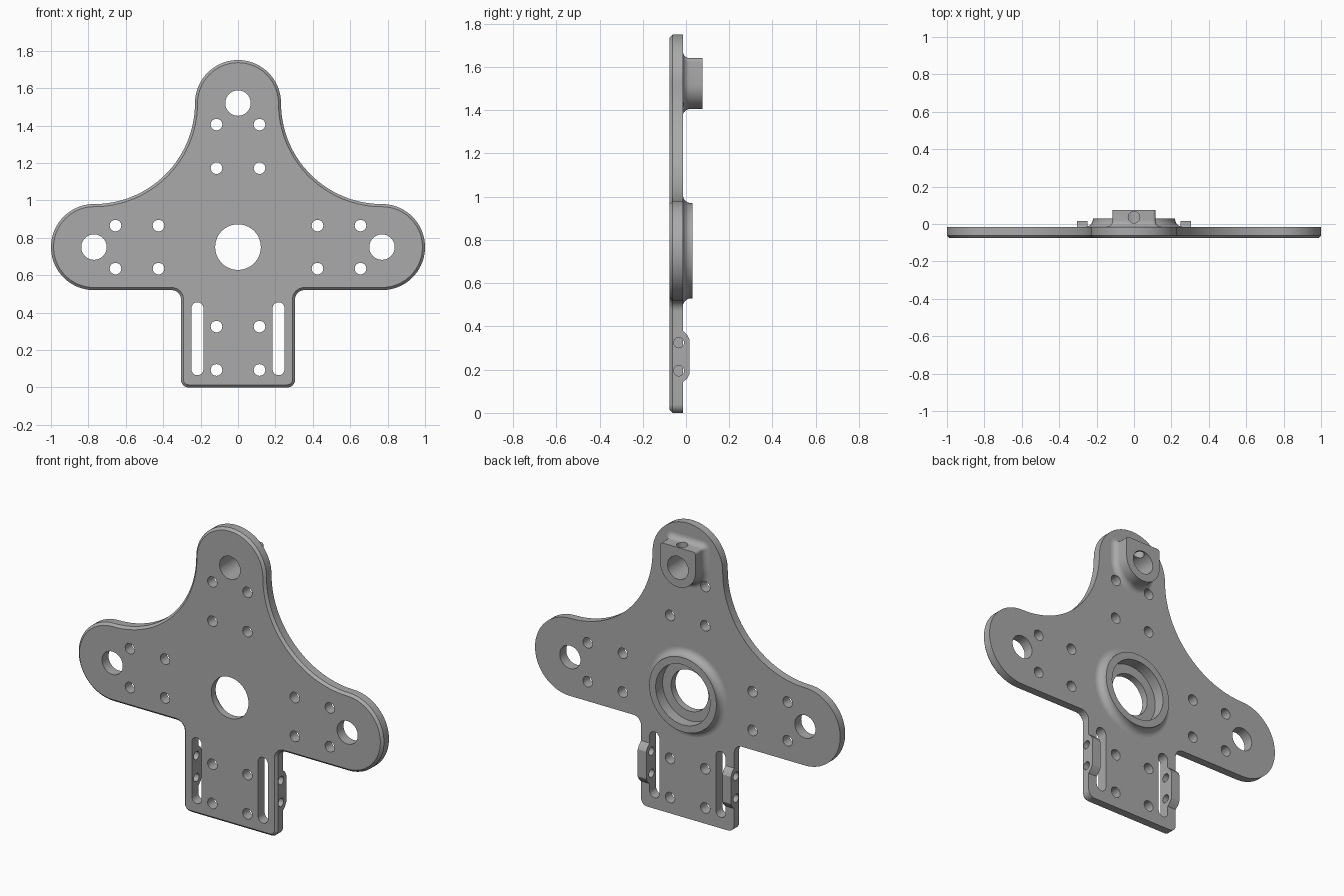
import bpy, bmesh
from math import sin, cos, radians
from mathutils import Vector

cube = bpy.data.objects.get("Cube")
if cube:
    bpy.data.objects.remove(cube, do_unlink=True)

FRONT, BACK = -0.076, -0.015      # faces of the flat plate

grey = bpy.data.materials.new("machined grey")
grey.use_nodes = True
grey.diffuse_color = (0.4, 0.4, 0.4, 1)
grey.node_tree.nodes["Principled BSDF"].inputs["Base Color"].default_value = (0.4, 0.4, 0.4, 1)


def arc(cx, cy, r, a0, a1, n=12):
    steps = [radians(a0 + (a1 - a0) * i / n) for i in range(n + 1)]
    return [Vector((cx + r * cos(a), cy + r * sin(a))) for a in steps]


def circle(cx, cy, r, n=40):
    return arc(cx, cy, r, 0, 360, n)


def clean(points):
    """Drop repeated points around a closed outline."""
    return [p for i, p in enumerate(points) if (p - points[i - 1]).length > 1e-4]


def mirrored(half):
    """Close a right-hand half outline across x = 0."""
    return clean(half + [Vector((-p.x, p.y)) for p in reversed(half)])


def offset(points, d):
    """Move a counter-clockwise outline outwards by d."""
    out = []
    for i, p in enumerate(points):
        a = (p - points[i - 1]).normalized()
        b = (points[(i + 1) % len(points)] - p).normalized()
        n = Vector((a.y + b.y, -a.x - b.x)).normalized()
        out.append(p + n * d / max(0.5, n.dot(Vector((a.y, -a.x)))))
    return out


def loft(name, outline, levels, axis="Y"):
    """Solid from (depth, outward offset) levels of one outline."""
    place = {"X": lambda p, d: (d, p.x, p.y),
             "Y": lambda p, d: (p.x, d, p.y),
             "Z": lambda p, d: (p.x, p.y, d)}[axis]
    outline = clean(outline)
    bm = bmesh.new()
    rings = [[bm.verts.new(place(p, d)) for p in offset(outline, o)] for d, o in levels]
    n = len(outline)
    for lo, hi in zip(rings, rings[1:]):
        for i in range(n):
            bm.faces.new((lo[i - 1], lo[i], hi[i], hi[i - 1]))
    bm.faces.new(rings[0])
    bm.faces.new(rings[-1])
    bmesh.ops.recalc_face_normals(bm, faces=bm.faces)
    mesh = bpy.data.meshes.new(name)
    bm.to_mesh(mesh)
    bm.free()
    mesh.materials.append(grey)
    obj = bpy.data.objects.new(name, mesh)
    bpy.context.collection.objects.link(obj)
    return obj


def flared(r, top):
    """Levels for a boss with a concave fillet at its foot."""
    angles = [radians(90 * i / 8) for i in range(9)]
    foot = [(BACK + r - r * cos(a), r - r * sin(a)) for a in angles]
    return [(-0.05, r)] + foot + [(top, 0)]


# Three-lobed plate with a square stem, chamfered on the front
plate = loft("mounting_plate", mirrored(
    arc(0.265, 0.04, 0.04, -90, 0, 8)
    + arc(0.355, 0.47, 0.05, 180, 90, 8)
    + arc(0.77, 0.75, 0.23, -90, 90, 36)
    + arc(0.77, 1.52, 0.54, 270, 180, 32)
    + arc(0, 1.52, 0.23, 0, 90, 18)),
    [(FRONT, -0.014), (FRONT + 0.014, 0), (BACK, 0)])

adds, cuts = [], []

# Bearing hub and the clamp boss on the back
adds.append(loft("bearing_hub", circle(0, 0.75, 0.22, 64), flared(0.04, 0.03)))
adds.append(loft("clamp_boss", mirrored(
    arc(0, 1.52, 0.115, -90, 0, 14) + arc(0.1, 1.625, 0.015, 0, 90, 5)),
    flared(0.033, 0.076)))


def cut(outline, start, end, axis="Y"):
    cuts.append(loft("cutter", outline, [(start, 0), (end, 0)], axis))


# Large bores, the hub counterbore and the clamp screw hole
cut(circle(0, 0.75, 0.122, 56), -0.2, 0.2)
cut(circle(0, 0.75, 0.178, 64), -0.035, 0.2)
for x, z in ((0, 1.52), (-0.77, 0.75), (0.77, 0.75)):
    cut(circle(x, z, 0.068), -0.2, 0.2)
cut(circle(0, 0.036, 0.031, 28), 1.53, 1.8, "Z")

for side in (-1, 1):
    # Side tabs beside the slots
    profile = [Vector(p) for p in ((-0.045, 0.14), (BACK, 0.14), (0.006, 0.16), (0.016, 0.18),
                                   (0.016, 0.34), (0.006, 0.36), (BACK, 0.38), (-0.045, 0.38))]
    adds.append(loft("side_tab", profile, [(side * 0.23, 0), (side * 0.305, 0)], "X"))
    # Long slots
    cut(arc(side * 0.217, 0.097, 0.032, 180, 360, 14)
        + arc(side * 0.217, 0.423, 0.032, 0, 180, 14), -0.2, 0.2)
    # Screw holes through the tabs into the slots
    for z in (0.195, 0.325):
        cut(circle(-0.033, z, 0.024, 24), side * 0.217, side * 0.35, "X")
    # Small mounting holes
    for x, z in ((0.115, 1.405), (0.115, 1.172), (0.115, 0.325), (0.115, 0.093),
                 (0.655, 0.865), (0.655, 0.635), (0.425, 0.865), (0.425, 0.635)):
        cut(circle(side * x, z, 0.031, 28), -0.2, 0.2)

# Join the raised parts, then cut the openings
for operation, tools in (("UNION", adds), ("DIFFERENCE", cuts)):
    for tool in tools:
        tool.hide_render = True
        mod = plate.modifiers.new(operation.lower(), "BOOLEAN")
        mod.operation, mod.solver, mod.object = operation, "EXACT", tool

bpy.context.view_layer.update()
solid = bpy.data.meshes.new_from_object(plate.evaluated_get(bpy.context.evaluated_depsgraph_get()))
plate.modifiers.clear()
plate.data = solid
for tool in adds + cuts:
    bpy.data.objects.remove(tool, do_unlink=True)

# Smooth the curved walls and keep the broad faces flat
bpy.ops.object.select_all(action="DESELECT")
plate.select_set(True)
bpy.context.view_layer.objects.active = plate
bpy.ops.object.shade_smooth_by_angle(angle=radians(30))
for face in plate.data.polygons:
    if abs(face.normal.y) > 0.999:
        face.use_smooth = False
